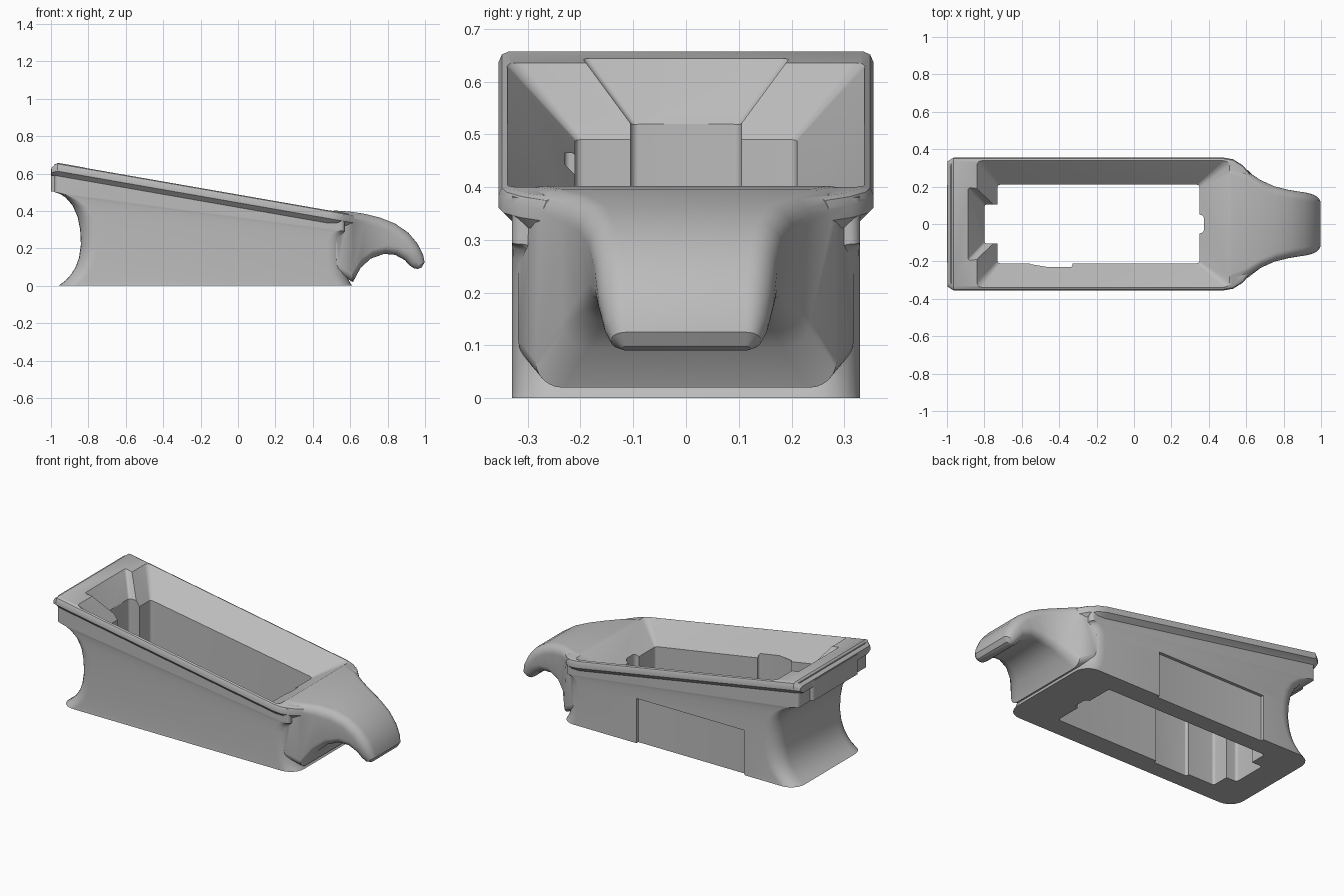
import bpy
import bmesh
import math

cube = bpy.data.objects.get("Cube")
if cube:
    bpy.data.objects.remove(cube)

grey = bpy.data.materials.new("neutral_grey")
grey.use_nodes = True
COLOUR = (0.5, 0.5, 0.5, 1)
grey.diffuse_color = COLOUR
grey.node_tree.nodes["Principled BSDF"].inputs["Base Color"].default_value = COLOUR


def top_z(x):
    """Height of the sloping top."""
    return 0.405 - 0.1746 * (x - 0.48)


def rounded_rect(a0, a1, b0, b1, r, steps=6):
    """Outline of a rectangle with round corners."""
    points = []
    corners = [(a1 - r, b1 - r), (a0 + r, b1 - r), (a0 + r, b0 + r), (a1 - r, b0 + r)]
    for quarter, (ca, cb) in enumerate(corners):
        for i in range(steps + 1):
            t = (quarter + i / steps) * math.pi / 2
            points.append((ca + r * math.cos(t), cb + r * math.sin(t)))
    return points


def loft(name, rings):
    """Closed skin through rings that have equal point counts."""
    bm = bmesh.new()
    loops = [[bm.verts.new(p) for p in ring] for ring in rings]
    for low, high in zip(loops, loops[1:]):
        for i in range(len(low)):
            j = (i + 1) % len(low)
            bm.faces.new((low[i], low[j], high[j], high[i]))
    bm.faces.new(loops[0][::-1])
    bm.faces.new(loops[-1])
    bmesh.ops.recalc_face_normals(bm, faces=bm.faces[:])
    mesh = bpy.data.meshes.new(name)
    bm.to_mesh(mesh)
    bm.free()
    mesh.materials.append(grey)
    obj = bpy.data.objects.new(name, mesh)
    bpy.context.collection.objects.link(obj)
    return obj


def prism(name, x0, x1, y0, y1, z0, z1, r=0.015):
    outline = rounded_rect(x0, x1, y0, y1, r)
    return loft(name, [[(x, y, z) for x, y in outline] for z in (z0, z1)])


def combine(target, other, operation):
    """Apply a boolean and remove the helper."""
    mod = target.modifiers.new("combine", "BOOLEAN")
    mod.operation = operation
    mod.solver = "MANIFOLD"
    mod.object = other
    bpy.context.view_layer.objects.active = target
    bpy.ops.object.modifier_apply(modifier=mod.name)
    bpy.data.objects.remove(other)


# Main body: height at the rear, rear x, front x, corner radius
levels = [(0, -0.96, 0.61, 0.09), (0.025, -0.925, 0.60, 0.09), (0.06, -0.893, 0.59, 0.09),
          (0.1, -0.868, 0.582, 0.09), (0.15, -0.85, 0.576, 0.09), (0.22, -0.84, 0.57, 0.09),
          (0.3, -0.844, 0.57, 0.09), (0.37, -0.858, 0.57, 0.09), (0.43, -0.885, 0.57, 0.08),
          (0.47, -0.92, 0.57, 0.06), (0.49, -0.95, 0.57, 0.04), (0.5, -0.98, 0.57, 0.02),
          (0.65, -0.98, 0.57, 0.02)]
body = loft("grip_body", [[(x, y, z * (top_z(x) - 0.01) / (top_z(a) - 0.01))
                           for x, y in rounded_rect(a, b, -0.33, 0.33, r)]
                          for z, a, b, r in levels])

# Rounded rim along the sloping top: x, half width, drop
edge = [(-0.02, 0), (-0.006, -0.006), (0, -0.02), (0, -0.045), (-0.03, -0.075)]
rings = []
for x, half, drop in [(-0.997, 0.335, 0.032), (-0.965, 0.355, 0), (0.48, 0.355, 0),
                      (0.53, 0.346, 0), (0.58, 0.315, 0), (0.62, 0.27, 0)]:
    side = [(half + dy, top_z(x) - drop + dz * (1 - drop / 0.075)) for dy, dz in edge]
    rings.append([(x, y, z) for y, z in side] + [(x, -y, z) for y, z in side[::-1]])
rim = loft("rim", rings)

# Hooked nose: top x z, underside x z, half width
stations = [(0.42, 0.405, 0.42, 0.16, 0.315), (0.52, 0.402, 0.54, 0.06, 0.318),
            (0.60, 0.396, 0.615, 0.02, 0.285), (0.68, 0.384, 0.655, 0.095, 0.235),
            (0.76, 0.364, 0.71, 0.145, 0.202), (0.84, 0.332, 0.78, 0.17, 0.183),
            (0.91, 0.284, 0.84, 0.165, 0.173), (0.96, 0.225, 0.89, 0.138, 0.166),
            (0.99, 0.165, 0.92, 0.107, 0.155), (0.998, 0.125, 0.942, 0.092, 0.142),
            (0.982, 0.098, 0.962, 0.09, 0.122)]
rings = []
for tx, tz, bx, bz, half in stations:
    height = math.hypot(tx - bx, tz - bz)
    outline = rounded_rect(-half, half, 0, height, min(0.05, height * 0.45))
    rings.append([(bx + (tx - bx) * h / height, y, bz + (tz - bz) * h / height)
                  for y, h in outline])
nose = loft("nose", rings)

rear_lip = prism("rear_lip", -1.0, -0.9, -0.22, 0.22, 0.505, 0.625, 0.02)
for part in (rim, nose, rear_lip):
    combine(body, part, "UNION")

# Funnel mouth, flared from the well to past the rim
rings = []
for t in (-0.04, 1.2):
    x0, x1, half = -0.73 - 0.11 * t, 0.35 + 0.16 * t, 0.21 + 0.13 * t
    z0, z1 = 0.49 + 0.145 * t, 0.31 + 0.09 * t
    rings.append([(x, y, z0 + (z1 - z0) * (x - x0) / (x1 - x0))
                  for x, y in rounded_rect(x0, x1, -half, half, 0.015 + 0.015 * t)])
funnel = loft("funnel_cutter", rings)

# Flared channel at the rear of the mouth
rings = [[(x, y, z) for x, y in rounded_rect(x0, -0.6, -half, half, 0.012)]
         for x0, half, z in [(-0.797, 0.101, 0.515), (-0.905, 0.215, 0.67)]]
channel = loft("channel_cutter", rings)

cutters = [
    funnel, channel,
    prism("well_cutter", -0.73, 0.35, -0.21, 0.21, -0.1, 0.495),
    prism("rear_notch_cutter", -0.80, -0.6, -0.105, 0.105, -0.1, 0.54),
    prism("front_notch_cutter", 0.2, 0.375, -0.05, 0.05, -0.1, 0.33, 0.024),
    prism("side_slot_cutter", -0.555, -0.33, -0.23, -0.1, -0.1, 0.465, 0.01),
    prism("side_panel_cutter", -0.62, 0.1, 0.312, 0.5, -0.1, 0.27, 0.001),
]
for cutter in cutters:
    combine(body, cutter, "DIFFERENCE")

# Smooth shading with crisp edges
bpy.ops.object.select_all(action="DESELECT")
body.select_set(True)
bpy.context.view_layer.objects.active = body
bpy.ops.object.shade_smooth_by_angle(angle=math.radians(32))
